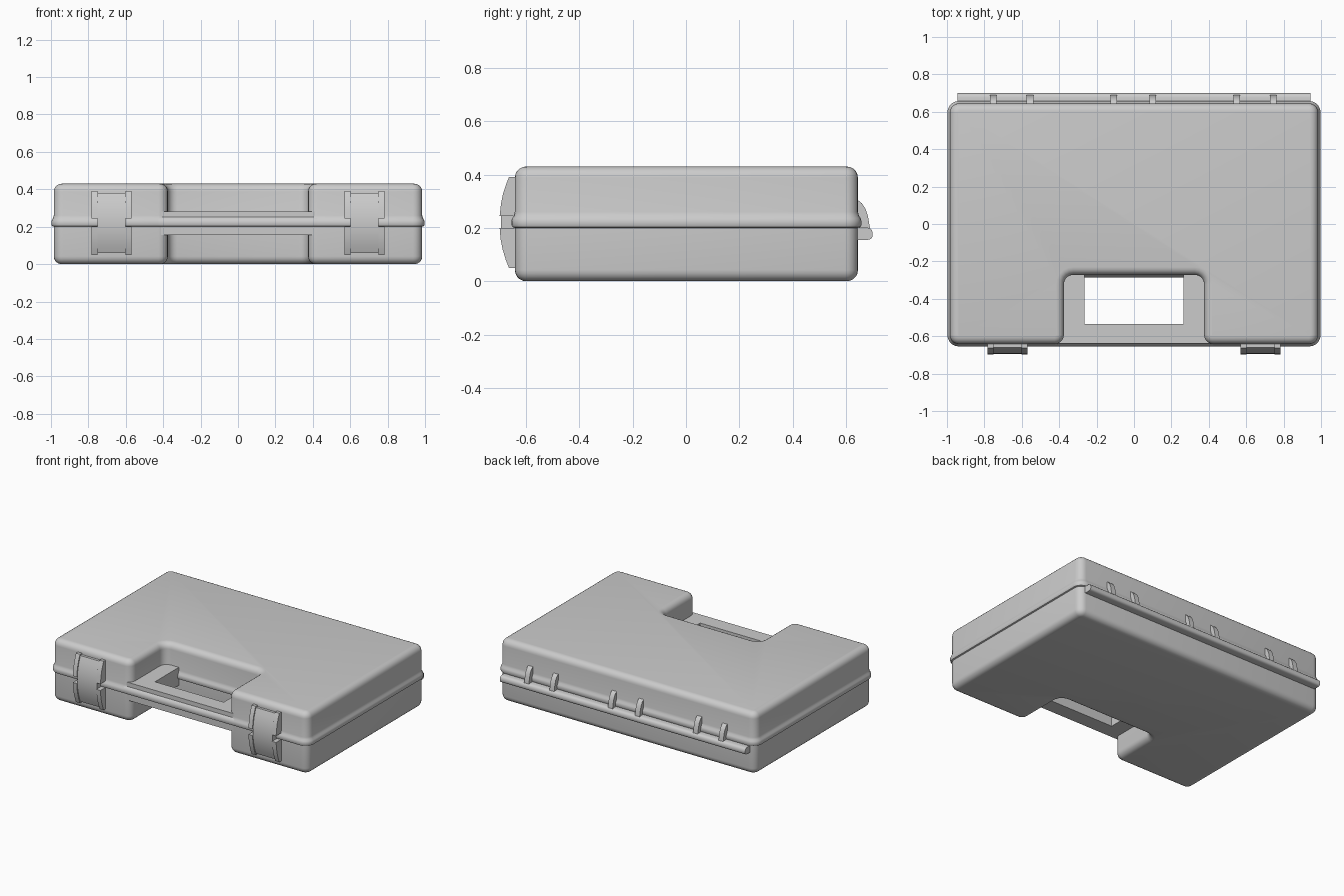
import bpy, bmesh, math
from mathutils import Vector

if "Cube" in bpy.data.objects:
    bpy.data.objects.remove(bpy.data.objects["Cube"])


def finish(name, bm, angle=40):
    bmesh.ops.recalc_face_normals(bm, faces=bm.faces)
    mesh = bpy.data.meshes.new(name)
    bm.to_mesh(mesh)
    bm.free()
    ob = bpy.data.objects.new(name, mesh)
    bpy.context.collection.objects.link(ob)
    bpy.context.view_layer.objects.active = ob
    ob.select_set(True)
    bpy.ops.object.shade_smooth_by_angle(angle=math.radians(angle))
    ob.select_set(False)
    return ob


def loft(bm, rings):
    loops = [[bm.verts.new(p) for p in ring] for ring in rings]
    n = len(loops[0])
    for a, b in zip(loops, loops[1:]):
        for i in range(n):
            bm.faces.new((a[i], a[(i + 1) % n], b[(i + 1) % n], b[i]))
    bm.faces.new(loops[0])
    bm.faces.new(loops[-1])


def bars(name, profile, spans):
    """Extrude a (y, z) profile along x over each span."""
    bm = bmesh.new()
    for x0, x1 in spans:
        loft(bm, [[(x, y, z) for y, z in profile] for x in (x0, x1)])
    return finish(name, bm)


def mirror(ob):
    ob.modifiers.new("mirror", 'MIRROR').use_axis[0] = True


# U-shaped case outline with rounded corners, inset by d
CORNERS = [(-.985, -.642), (-.375, -.642), (-.375, -.272), (.375, -.272),
           (.375, -.642), (.985, -.642), (.985, .645), (-.985, .645)]
R = .05


def outline(d, z, seg=5):
    pts = []
    for i, c in enumerate(CORNERS):
        c = Vector(c)
        u = (Vector(CORNERS[i - 1]) - c).normalized()
        v = (Vector(CORNERS[(i + 1) % 8]) - c).normalized()
        convex = u.x * v.y - u.y * v.x < 0
        r = R - d if convex else R + d
        for k in range(seg + 1):
            t = math.pi / 2 * k / seg
            p = c + R * (u + v) - r * (v * math.cos(t) + u * math.sin(t))
            pts.append((p.x, p.y, z))
    return pts


# case body: rounded rims with a raised seam bead round the middle
E, H = .042, .43
rim = [(E * (1 - math.cos(a)), E * (1 - math.sin(a)))
       for a in [math.pi / 2 * k / 5 for k in range(6)]]
layers = [(d, z) for d, z in reversed(rim)]
layers += [(0, .2), (-.009, .203), (-.013, .211), (-.013, .226),
           (-.01, .236), (-.004, .245), (0, .26)]
layers += [(d, H - z) for d, z in rim]
bm = bmesh.new()
loft(bm, [outline(d, z) for d, z in layers])
finish("case_body", bm)

# handle plate with its finger opening
plate = [(-.42, -.64), (.42, -.64), (.42, -.25), (.265, -.25),
         (.265, -.535), (-.265, -.535), (-.265, -.25), (-.42, -.25)]
bm = bmesh.new()
loft(bm, [[(x, y, z) for x, y in plate] for z in (.155, .28)])
finish("handle", bm)
bars("handle_seam_bead", [(-.63, .2), (-.651, .203), (-.655, .211), (-.655, .226),
                          (-.652, .236), (-.646, .245), (-.63, .26)], [(-.43, .43)])

# latches: guide ribs above and below the seam, curved strap between
ribs = [(.57, .601), (.752, .783)]
upper = [(-.63, .39), (-.664, .39), (-.674, .365), (-.686, .33),
         (-.694, .29), (-.699, .245), (-.63, .245)]
lower = [(-.63, .05), (-.664, .05), (-.676, .08), (-.688, .12),
         (-.695, .155), (-.699, .2), (-.63, .2)]
mirror(bars("latch_upper_ribs", upper, ribs))
mirror(bars("latch_lower_ribs", lower, ribs))
strap = [(-.63, .38)]
for k in range(11):
    t = -1 + 2 * k / 10
    strap.append((-.694 + .034 * t * t, .22 - .16 * t))
strap.append((-.63, .06))
mirror(bars("latch_strap", strap, [(.601, .752)]))

# hinge rod along the back
rod = [(.64, .202), (.676, .202), (.69, .199), (.697, .192), (.7, .18),
       (.7, .17), (.697, .162), (.69, .157), (.68, .155), (.64, .155)]
bars("hinge_rod", rod, [(-.945, .943)])

# hinge knuckles
knuckle = [(.63, .305), (.646, .303), (.66, .292), (.673, .272),
           (.682, .245), (.69, .2), (.69, .19), (.63, .19)]
bars("hinge_knuckles", knuckle,
     [(x - .018, x + .018) for x in (-.752, -.556, -.108, .1, .55, .745)])
